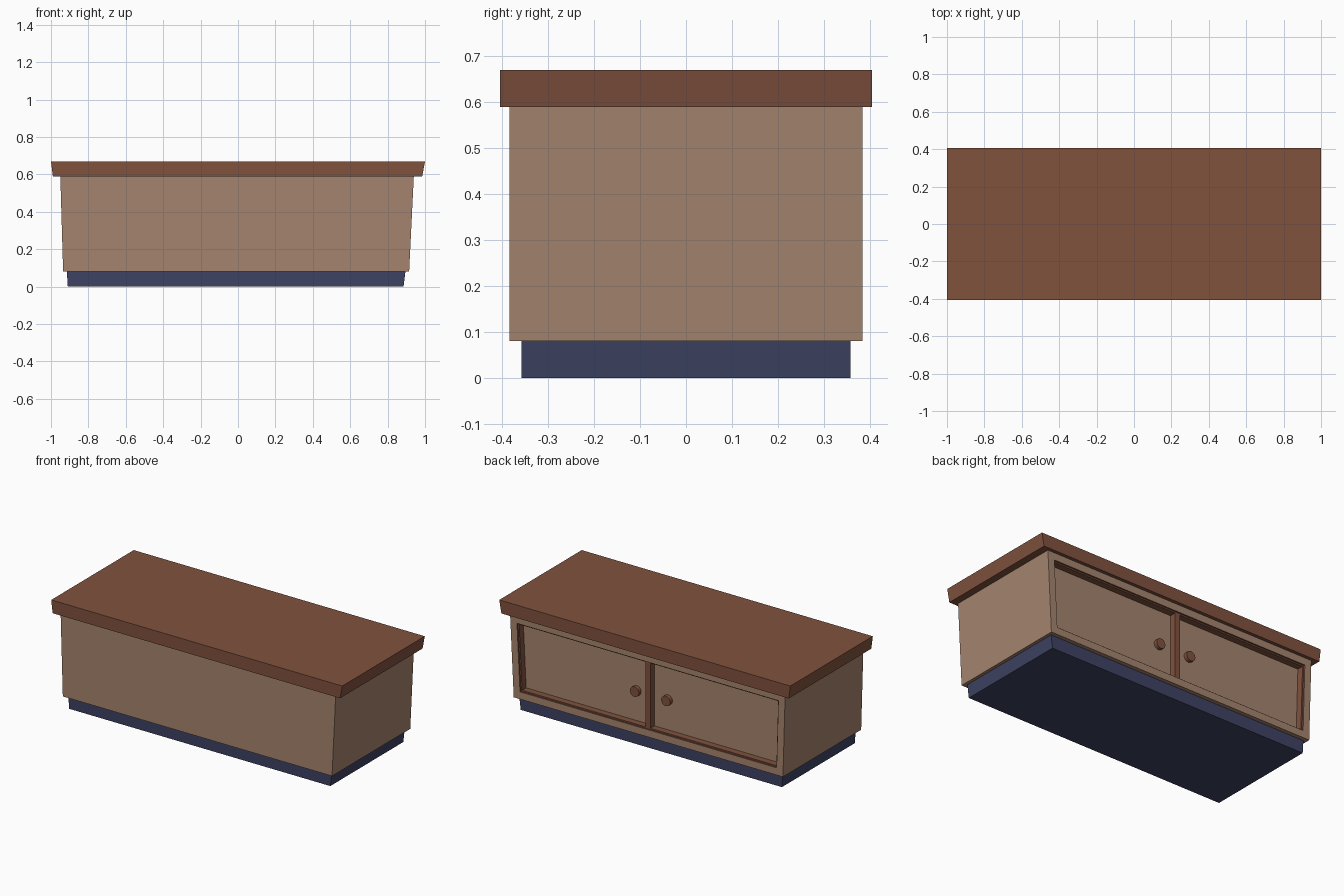
import bpy, bmesh, math
from mathutils import Matrix

if "Cube" in bpy.data.objects:
    bpy.data.objects.remove(bpy.data.objects["Cube"])


def material(name, rgb):
    m = bpy.data.materials.new(name)
    m.diffuse_color = (*rgb, 1)
    m.use_nodes = True
    m.node_tree.nodes["Principled BSDF"].inputs["Base Color"].default_value = m.diffuse_color
    return m


TAN = material("tan_wood", (0.376, 0.231, 0.156))
BROWN = material("brown_wood", (0.216, 0.084, 0.048))
NAVY = material("navy_plinth", (0.048, 0.055, 0.122))


def finish(name, bm, *mats):
    bmesh.ops.recalc_face_normals(bm, faces=bm.faces)
    me = bpy.data.meshes.new(name)
    bm.to_mesh(me)
    bm.free()
    for m in mats:
        me.materials.append(m)
    ob = bpy.data.objects.new(name, me)
    bpy.context.collection.objects.link(ob)
    return ob


def tapered_block(z, x_low, x_high, y):
    """Block whose ends lean from x_low at the bottom to x_high at the top."""
    bm = bmesh.new()
    bmesh.ops.create_cube(bm, size=2)
    for v in bm.verts:
        xs = x_high if v.co.z > 0 else x_low
        v.co = (xs[v.co.x > 0], y[v.co.y > 0], z[v.co.z > 0])
    bmesh.ops.recalc_face_normals(bm, faces=bm.faces)
    return bm


# Plinth and overhanging top
finish("plinth", tapered_block((0, 0.08), (-0.91, 0.885), (-0.915, 0.895), (-0.358, 0.358)), NAVY)
finish("table_top", tapered_block((0.59, 0.67), (-0.99, 0.985), (-1, 1), (-0.405, 0.405)), BROWN)

# Cabinet body: back face inset into a frame, then stepped in past a brown liner
bm = tapered_block((0.08, 0.59), (-0.935, 0.915), (-0.95, 0.94), (-0.384, 0.384))
back = max(bm.faces, key=lambda f: f.calc_center_median().y)
for inset, depth, trim in ((0.045, 0.01, False), (0.008, 0.04, True)):
    known = set(bm.faces)
    bmesh.ops.inset_individual(bm, faces=[back], thickness=inset, use_even_offset=True)
    if trim:
        for f in set(bm.faces) - known:
            f.material_index = 1
    known = set(bm.faces)
    back = bmesh.ops.extrude_discrete_faces(bm, faces=[back])["faces"][0]
    bmesh.ops.translate(bm, verts=back.verts, vec=(0, -depth, 0))
    for f in set(bm.faces) - known:
        f.material_index = 1
    back.material_index = 0
finish("cabinet_body", bm, TAN, BROWN)

# Divider between the two door panels
finish("door_divider", tapered_block((0.13, 0.54), (-0.018, 0.018), (-0.018, 0.018), (0.325, 0.374)), BROWN)

# Round door knobs
for side, x in (("left", -0.11), ("right", 0.105)):
    bm = bmesh.new()
    bmesh.ops.create_cone(bm, cap_ends=True, segments=20, radius1=0.031, radius2=0.031, depth=0.025,
                          matrix=Matrix.Translation((x, 0.344, 0.32)) @ Matrix.Rotation(math.pi / 2, 4, "X"))
    knob = finish(side + "_door_knob", bm, BROWN)
